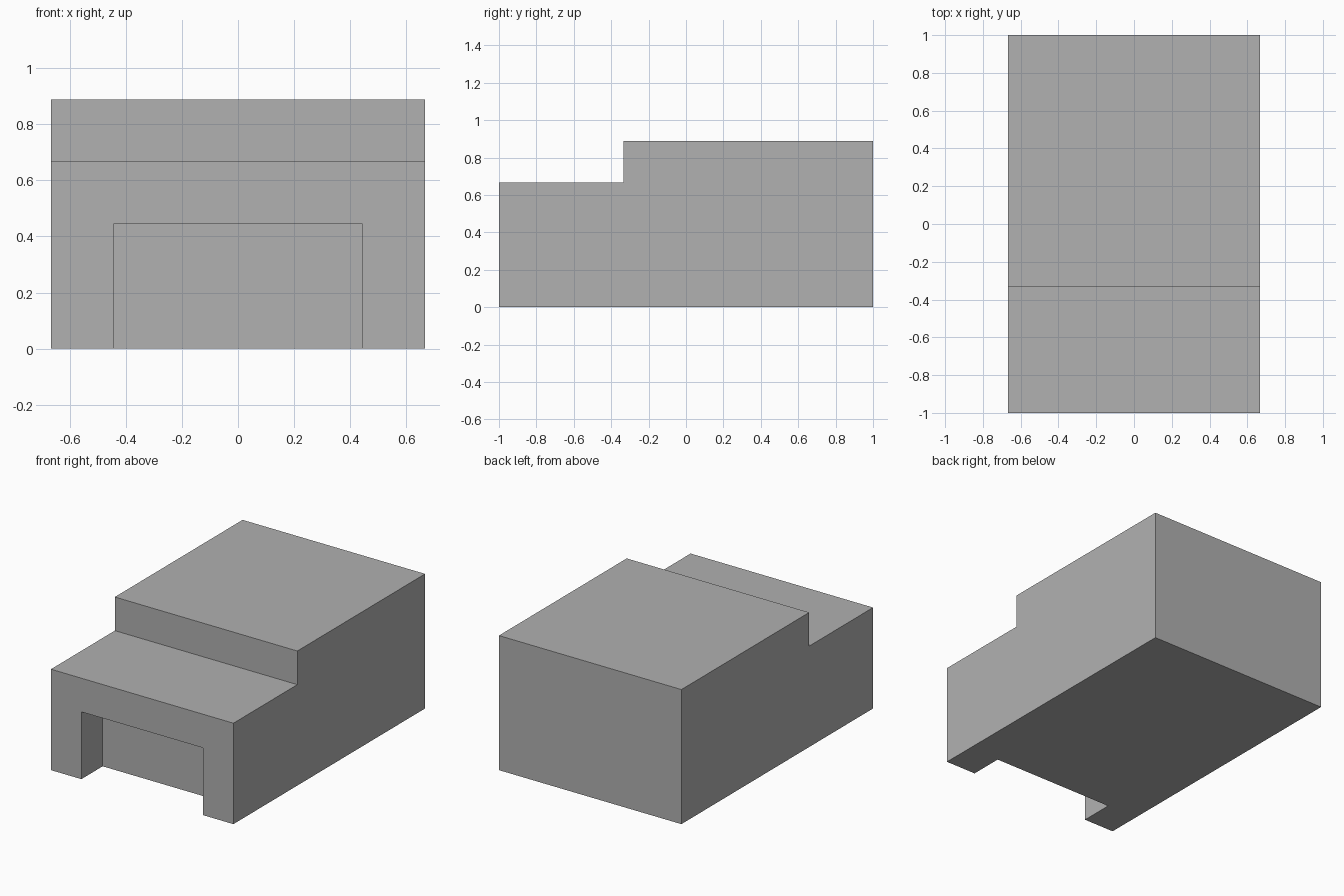
import bpy
import bmesh
from mathutils import Vector

cube = bpy.data.objects.get("Cube")
if cube:
    bpy.data.objects.remove(cube, do_unlink=True)

UNIT = 2 / 9          # module that all sizes share
HALF_WIDTH = 3 * UNIT
FRONT, BACK = -1, 1

grey = bpy.data.materials.new("plain grey")
grey.use_nodes = True
colour = (0.44, 0.44, 0.44, 1)
grey.diffuse_color = colour
grey.node_tree.nodes["Principled BSDF"].inputs["Base Color"].default_value = colour


def extrude_profile(name, points, half_width):
    """Extrude a closed (y, z) profile symmetrically along x."""
    bm = bmesh.new()
    face = bm.faces.new([bm.verts.new((-half_width, y, z)) for y, z in points])
    result = bmesh.ops.extrude_face_region(bm, geom=[face])
    moved = [v for v in result["geom"] if isinstance(v, bmesh.types.BMVert)]
    bmesh.ops.translate(bm, verts=moved, vec=Vector((2 * half_width, 0, 0)))
    bmesh.ops.recalc_face_normals(bm, faces=bm.faces)
    mesh = bpy.data.meshes.new(name)
    bm.to_mesh(mesh)
    bm.free()
    mesh.materials.append(grey)
    obj = bpy.data.objects.new(name, mesh)
    bpy.context.collection.objects.link(obj)
    return obj


# Stepped body: low front deck, taller rear block
deck, roof, step = 3 * UNIT, 4 * UNIT, FRONT + 3 * UNIT
body = extrude_profile("stepped_body", [
    (FRONT, 0), (BACK, 0), (BACK, roof), (step, roof), (step, deck), (FRONT, deck),
], HALF_WIDTH)

# Shallow doorway recess cut into the front, open at the bottom
inner, outer = FRONT + UNIT, FRONT - UNIT
cutter = extrude_profile("doorway_cutter", [
    (outer, -UNIT), (inner, -UNIT), (inner, 2 * UNIT), (outer, 2 * UNIT),
], 2 * UNIT)
cutter.hide_render = True

cut = body.modifiers.new("doorway", "BOOLEAN")
cut.operation = "DIFFERENCE"
cut.solver = "EXACT"
cut.object = cutter
bpy.context.view_layer.objects.active = body
bpy.ops.object.modifier_apply(modifier=cut.name)
bpy.data.objects.remove(cutter, do_unlink=True)
